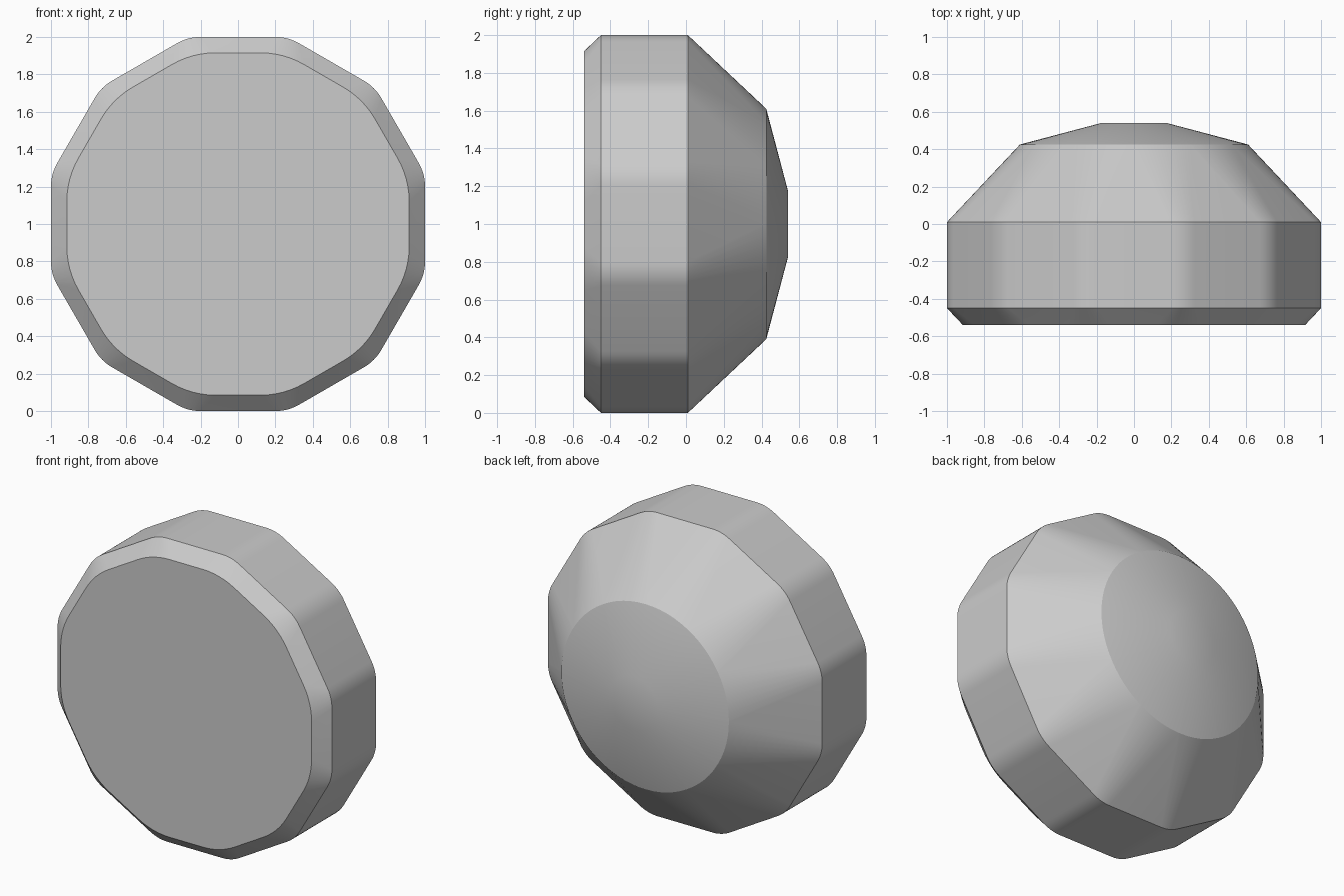
import bpy, bmesh, math

cube = bpy.data.objects.get("Cube")
if cube:
    bpy.data.objects.remove(cube, do_unlink=True)

SIDES, ARC = 12, 7

grey = bpy.data.materials.new("light_grey")
grey.use_nodes = True
colour = (0.6, 0.6, 0.6, 1)
grey.diffuse_color = colour
grey.node_tree.nodes["Principled BSDF"].inputs["Base Color"].default_value = colour


def rounded_ring(bm, apothem, radius, y):
    """Twelve-sided outline with rounded corners, standing upright at depth y."""
    verts = []
    reach = (apothem - radius) / math.cos(math.pi / SIDES)
    for side in range(SIDES):
        corner = 2 * math.pi * (side + 0.5) / SIDES
        for step in range(ARC):
            a = corner + (step / (ARC - 1) - 0.5) * 2 * math.pi / SIDES
            x = reach * math.cos(corner) + radius * math.cos(a)
            z = reach * math.sin(corner) + radius * math.sin(a)
            verts.append(bm.verts.new((x, y, 1 + z)))
    return verts


# Sections from front to back: flat-to-flat half width, corner radius, depth
sections = [
    (0.915, 0.46, -0.54),
    (1.0, 0.25, -0.45),
    (1.0, 0.25, 0.01),
    (0.61, 0.59, 0.425),
    (0.175, 0.17, 0.54),
]

bm = bmesh.new()
rings = [rounded_ring(bm, *s) for s in sections]
count = len(rings[0])

# Body walls
for front, back in zip(rings, rings[1:]):
    for i in range(count):
        j = (i + 1) % count
        bm.faces.new((front[i], front[j], back[j], back[i]))

# Flat front face and fanned back tip
bm.faces.new(rings[0])
tip = bm.verts.new((0, sections[-1][2], 1))
for i in range(count):
    bm.faces.new((rings[-1][i], rings[-1][(i + 1) % count], tip))

bmesh.ops.recalc_face_normals(bm, faces=bm.faces)
mesh = bpy.data.meshes.new("knob_body")
bm.to_mesh(mesh)
bm.free()
mesh.materials.append(grey)
body = bpy.data.objects.new("knob_body", mesh)
bpy.context.collection.objects.link(body)

bpy.ops.object.select_all(action="DESELECT")
body.select_set(True)
bpy.context.view_layer.objects.active = body
bpy.ops.object.shade_smooth_by_angle(angle=math.radians(30))
